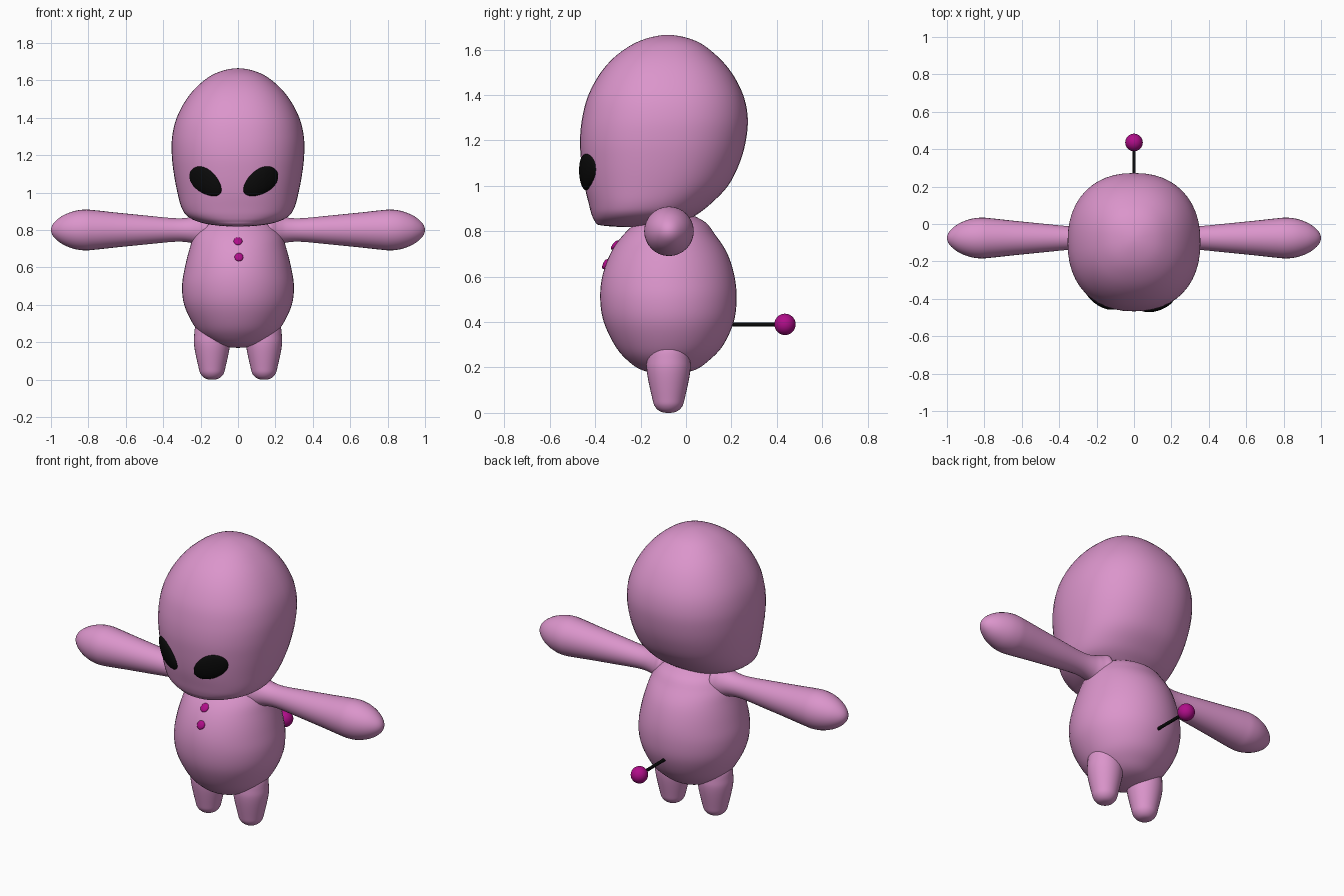
import bpy, bmesh, math
from mathutils import Vector
from mathutils.bvhtree import BVHTree

if "Cube" in bpy.data.objects:
    bpy.data.objects.remove(bpy.data.objects["Cube"])


def material(name, rgb):
    m = bpy.data.materials.new(name)
    m.diffuse_color = (*rgb, 1)
    m.use_nodes = True
    m.node_tree.nodes["Principled BSDF"].inputs["Base Color"].default_value = m.diffuse_color
    return m


PINK = material("pink skin", (0.71, 0.30, 0.60))
MAGENTA = material("magenta", (0.43, 0.004, 0.25))
BLACK = material("black", (0.003, 0.003, 0.003))


def finish(bm, name, mat, mirror=False):
    bmesh.ops.recalc_face_normals(bm, faces=bm.faces[:])
    for f in bm.faces:
        f.smooth = True
    me = bpy.data.meshes.new(name)
    bm.to_mesh(me)
    bm.free()
    me.materials.append(mat)
    ob = bpy.data.objects.new(name, me)
    bpy.context.collection.objects.link(ob)
    if mirror:
        ob.modifiers.new("mirror", 'MIRROR').use_mirror_merge = False
    return ob


def spline(rows, steps):
    """Catmull-Rom through the rows, rounded over at both poles."""
    def flip(r):
        return (r[0], -r[1], r[3], r[2])
    p = [flip(rows[1])] + rows + [flip(rows[-2])]
    out = []
    for i in range(1, len(p) - 2):
        for s in range(steps):
            t = s / steps
            out.append([0.5 * (2 * b + (c - a) * t + (2 * a - 5 * b + 4 * c - d) * t * t
                               + (3 * b - a - 3 * c + d) * t ** 3)
                        for a, b, c, d in zip(p[i - 1], p[i], p[i + 1], p[i + 2])])
    return out + [list(rows[-1])]


def loft(name, rows, power=2.0, place=lambda x, y, z: (x, y, z), mirror=False,
         segs=48, steps=5):
    """Rows are (height, half width, front y, back y); first and last are poles."""
    bm = bmesh.new()
    data = spline(rows, steps)
    rings = []
    for z, hx, y0, y1 in data[1:-1]:
        ring = []
        for k in range(segs):
            a = 2 * math.pi * k / segs
            c, s = math.cos(a), math.sin(a)
            x = math.copysign(abs(c) ** (2 / power), c) * hx
            y = (y0 + y1) / 2 + math.copysign(abs(s) ** (2 / power), s) * (y1 - y0) / 2
            ring.append(bm.verts.new(place(x, y, z)))
        rings.append(ring)
    for r, q in zip(rings, rings[1:]):
        for k in range(segs):
            j = (k + 1) % segs
            bm.faces.new((r[k], r[j], q[j], q[k]))
    for row, ring in ((data[0], rings[0]), (data[-1], rings[-1])):
        pole = bm.verts.new(place(0, (row[2] + row[3]) / 2, row[0]))
        for k in range(segs):
            bm.faces.new((pole, ring[k], ring[(k + 1) % segs]))
    return finish(bm, name, PINK, mirror)


def patch(name, base, mat, cx, cz, a, b, tilt, bulge, egg=0.0, segs=40, n=10):
    """Bulging oval laid onto the front of another part."""
    tree = BVHTree.FromPolygons([v.co for v in base.data.vertices],
                                [p.vertices[:] for p in base.data.polygons])
    bm = bmesh.new()

    def point(r, ang):
        u, v = a * r * math.cos(ang), b * r * math.sin(ang)
        v *= 1 + egg * u / a
        x = cx + u * math.cos(tilt) - v * math.sin(tilt)
        z = cz + u * math.sin(tilt) + v * math.cos(tilt)
        hit, normal = tree.ray_cast(Vector((x, -2, z)), Vector((0, 1, 0)))[:2]
        lift = bulge * math.sqrt(max(0, 1 - r * r)) + (0.004 if r < 0.99 else -0.004)
        return bm.verts.new((x, hit.y - lift, z))

    mid = point(0, 0)
    rings = [[point(math.sin(i / n * math.pi / 2), 2 * math.pi * k / segs)
              for k in range(segs)] for i in range(1, n + 1)]
    for k in range(segs):
        j = (k + 1) % segs
        bm.faces.new((mid, rings[0][k], rings[0][j]))
        for r, q in zip(rings, rings[1:]):
            bm.faces.new((r[k], q[k], q[j], r[j]))
    ob = finish(bm, name, mat)
    # an open patch must face the front
    if sum(p.normal.y * p.area for p in ob.data.polygons) > 0:
        ob.data.flip_normals()
    return ob


# Head: large egg with a forward chin
head = loft("head", [
    (0.818, 0, -0.24, -0.24), (0.826, 0.13, -0.375, -0.10), (0.845, 0.215, -0.402, -0.005),
    (0.875, 0.272, -0.416, 0.05), (0.92, 0.302, -0.428, 0.108), (1.0, 0.324, -0.447, 0.185),
    (1.1, 0.343, -0.461, 0.236), (1.2, 0.354, -0.467, 0.264), (1.3, 0.352, -0.457, 0.272),
    (1.4, 0.328, -0.43, 0.252), (1.5, 0.275, -0.375, 0.20), (1.58, 0.205, -0.30, 0.128),
    (1.64, 0.115, -0.20, 0.04), (1.665, 0, -0.08, -0.08)], power=2.25)

# Body: pear-shaped belly
body = loft("body", [
    (0.17, 0, -0.078, -0.078), (0.187, 0.11, -0.19, 0.034), (0.235, 0.19, -0.262, 0.106),
    (0.3, 0.242, -0.315, 0.165), (0.4, 0.288, -0.362, 0.21), (0.5, 0.299, -0.378, 0.223),
    (0.6, 0.284, -0.369, 0.214), (0.7, 0.259, -0.334, 0.183), (0.78, 0.23, -0.28, 0.132),
    (0.85, 0.165, -0.20, 0.07), (0.9, 0, -0.078, -0.078)])

# Arms: clubs held straight out, flaring into the shoulder
loft("arm", [(x, r, -0.075 - r, -0.075 + r) for x, r in (
    (0.12, 0), (0.16, 0.095), (0.21, 0.082), (0.26, 0.067), (0.34, 0.063), (0.5, 0.078),
    (0.65, 0.093), (0.76, 0.105), (0.82, 0.109), (0.88, 0.100), (0.94, 0.075),
    (0.985, 0.038), (1.0, 0))],
    place=lambda x, y, z: (z, y, 0.8 + x), mirror=True, segs=32)

# Legs: short tapered stubs
loft("leg", [(z, r, -0.077 - r, -0.077 + r) for z, r in (
    (0, 0), (0.006, 0.036), (0.03, 0.061), (0.07, 0.073), (0.17, 0.094), (0.23, 0.096),
    (0.3, 0.08), (0.34, 0))],
    place=lambda x, y, z: (0.139 + x, y, z), mirror=True, segs=32)

# Eyes: tilted ovals
patch("left_eye", head, BLACK, -0.172, 1.057, 0.1, 0.061, math.radians(180 - 40), 0.02, 0.15)
patch("right_eye", head, BLACK, 0.12, 1.057, 0.105, 0.064, math.radians(35), 0.02, 0.15)

# Chest buttons
patch("upper_button", body, MAGENTA, 0.0, 0.74, 0.024, 0.021, 0, 0.01, segs=20, n=4)
patch("lower_button", body, MAGENTA, 0.005, 0.655, 0.024, 0.023, 0, 0.01, segs=20, n=4)

# Tail: thin rod with a ball on the end
bpy.ops.mesh.primitive_cylinder_add(vertices=16, radius=0.009, depth=0.26,
                                    location=(0, 0.29, 0.39), rotation=(math.pi / 2, 0, 0))
rod = bpy.context.object
rod.name = "tail_rod"
rod.data.materials.append(BLACK)
bpy.ops.object.shade_smooth_by_angle()

bpy.ops.mesh.primitive_uv_sphere_add(segments=32, ring_count=16, radius=0.047,
                                     location=(0, 0.436, 0.39))
ball = bpy.context.object
ball.name = "tail_ball"
ball.data.materials.append(MAGENTA)
bpy.ops.object.shade_smooth()
